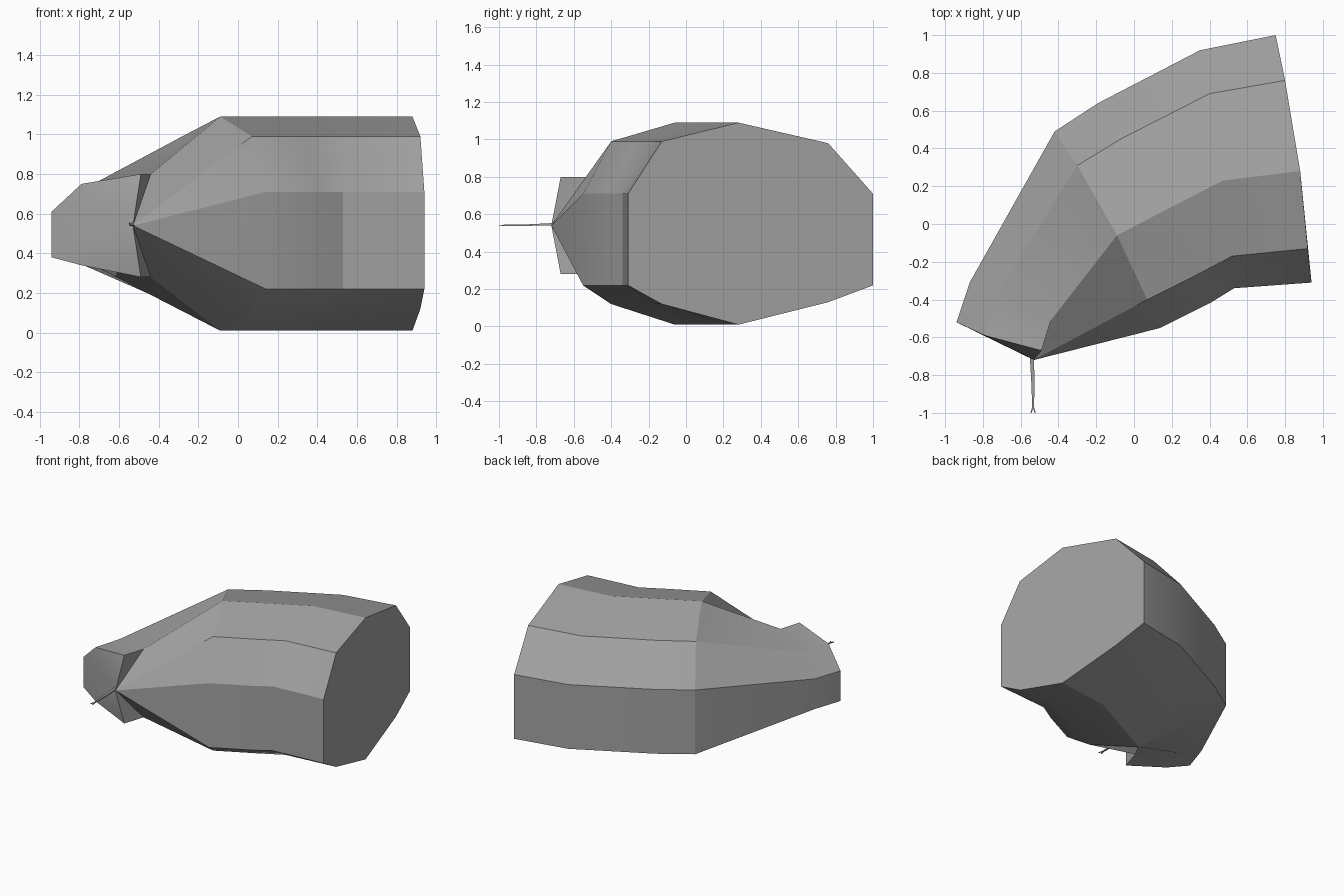
import bpy, bmesh, math

if "Cube" in bpy.data.objects:
    bpy.data.objects.remove(bpy.data.objects["Cube"])

grey = bpy.data.materials.new("warm_grey")
grey.diffuse_color = (0.36, 0.36, 0.36, 1)
grey.use_nodes = True
grey.node_tree.nodes["Principled BSDF"].inputs["Base Color"].default_value = grey.diffuse_color


def make_object(name, bm, angle):
    bmesh.ops.remove_doubles(bm, verts=bm.verts[:], dist=0.0001)
    bmesh.ops.dissolve_degenerate(bm, dist=0.0001, edges=bm.edges[:])
    bmesh.ops.recalc_face_normals(bm, faces=bm.faces[:])
    mesh = bpy.data.meshes.new(name)
    bm.to_mesh(mesh)
    bm.free()
    mesh.materials.append(grey)
    ob = bpy.data.objects.new(name, mesh)
    bpy.context.collection.objects.link(ob)
    bpy.ops.object.select_all(action='DESELECT')
    ob.select_set(True)
    bpy.context.view_layer.objects.active = ob
    bpy.ops.object.shade_smooth_by_angle(angle=math.radians(angle))
    return ob


def loft(bm, rings):
    """Skin neighbouring rings of equal length."""
    for a, b in zip(rings, rings[1:]):
        for i in range(len(a)):
            j = (i + 1) % len(a)
            bm.faces.new((a[i], a[j], b[j], b[i]))


# Body: ten-sided sections, each listed as five plan points from back to front
BODY_Z = ((0.71, 0.22), (0.98, 0.13), (1.09, 0.01), (0.99, 0.12), (0.71, 0.22))
SNOUT_Z = ((0.61, 0.38), (0.75, 0.34), (0.80, 0.28), (0.54, 0.54), (0.54, 0.54))
TIP = (-0.53, -0.72)
SECTIONS = (
    (((0.75, 1.0), (0.80, 0.76), (0.88, 0.28), (0.92, -0.13), (0.94, -0.31)), BODY_Z),
    (((0.35, 0.92), (0.40, 0.69), (0.47, 0.23), (0.52, -0.17), (0.53, -0.34)), BODY_Z),
    (((-0.19, 0.64), (-0.07, 0.45), (0.14, 0.06), (0.33, -0.27), (0.40, -0.42)), BODY_Z),
    (((-0.42, 0.49), (-0.30, 0.31), (-0.09, -0.06), (0.07, -0.40), (0.14, -0.55)), BODY_Z),
    (((-0.87, -0.31), (-0.73, -0.38), (-0.44, -0.51), TIP, TIP), SNOUT_Z),
    (((-0.94, -0.52), (-0.79, -0.59), (-0.49, -0.67), TIP, TIP), SNOUT_Z),
)

bm = bmesh.new()
rings = []
for plan, heights in SECTIONS:
    upper = [bm.verts.new((x, y, h[0])) for (x, y), h in zip(plan, heights)]
    lower = [bm.verts.new((x, y, h[1])) for (x, y), h in zip(plan, heights)]
    rings.append(upper + lower[::-1])
loft(bm, rings)
bm.faces.new(rings[0])

# Snout end: a fan of facets meeting at the tip
end = rings[-1]
fan = [end[i] for i in (7, 8, 9, 0, 1, 2)]
for a, b in zip(fan, fan[1:]):
    bm.faces.new((end[3], a, b))
make_object("body", bm, 25)


# Thin stalk with a small forked end
def rod(name, stations):
    bm = bmesh.new()
    rings = [[bm.verts.new((x + sx * w, y, z + sz * t))
              for sx, sz in ((-1, -1), (1, -1), (1, 1), (-1, 1))]
             for x, y, z, w, t in stations]
    loft(bm, rings)
    bm.faces.new(rings[0])
    bm.faces.new(rings[-1])
    make_object(name, bm, 30)


rod("stalk", ((-0.54, -0.71, 0.547, 0.011, 0.006),
              (-0.535, -0.85, 0.542, 0.008, 0.004),
              (-0.534, -0.975, 0.541, 0.005, 0.003)))
for side, name in ((-1, "left_prong"), (1, "right_prong")):
    rod(name, ((-0.534, -0.965, 0.541, 0.004, 0.003),
               (-0.534 + side * 0.011, -1.0, 0.541, 0.003, 0.002)))
